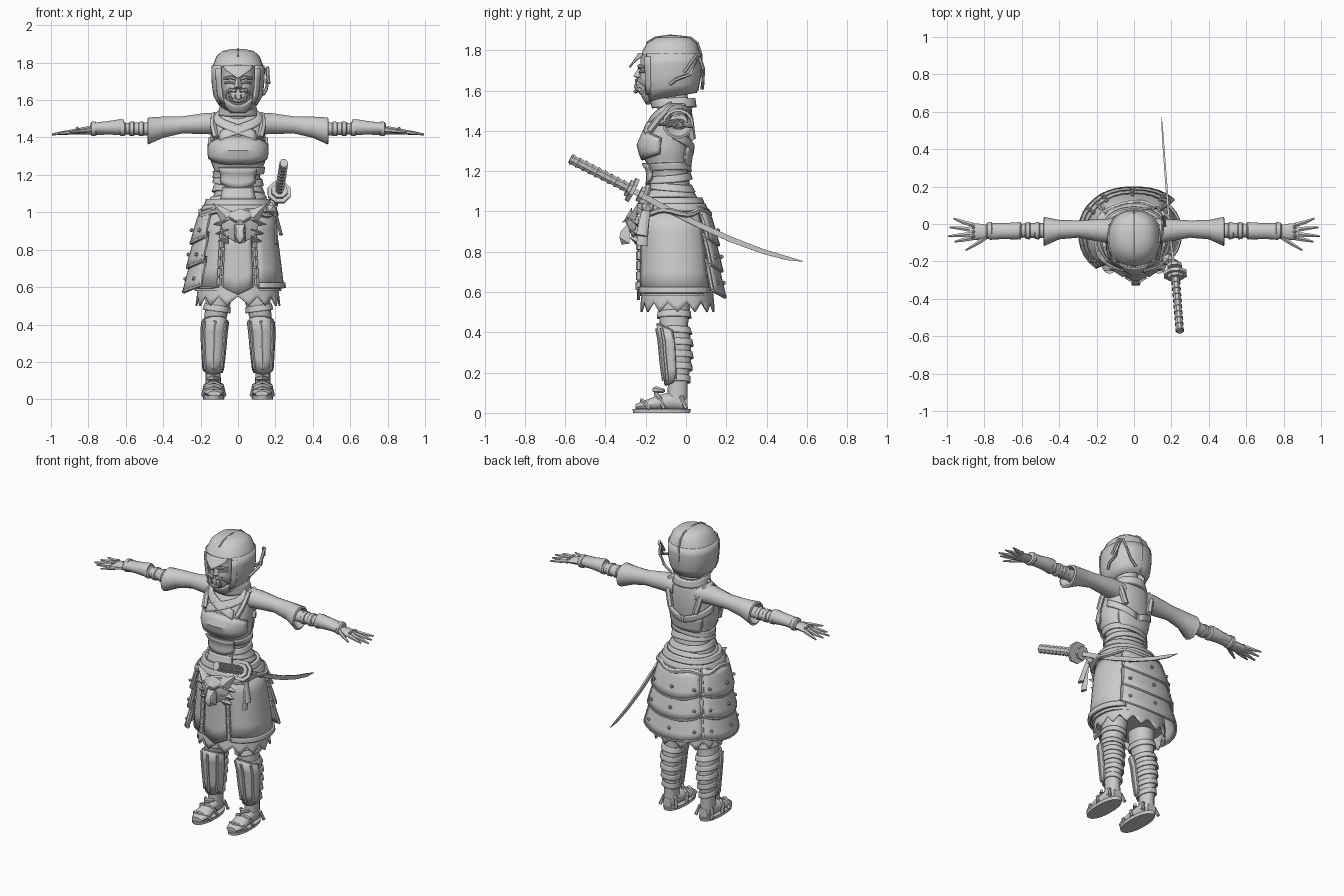
import bpy, bmesh, math
from mathutils import Vector

if "Cube" in bpy.data.objects:
    bpy.data.objects.remove(bpy.data.objects["Cube"])

grey = bpy.data.materials.new("plain_grey")
grey.use_nodes = True
grey.diffuse_color = (.6, .6, .6, 1)
grey.node_tree.nodes["Principled BSDF"].inputs["Base Color"].default_value = (.6, .6, .6, 1)
parts = []


def finish(name, bm):
    bmesh.ops.remove_doubles(bm, verts=bm.verts, dist=.0002)
    bmesh.ops.recalc_face_normals(bm, faces=bm.faces)
    mesh = bpy.data.meshes.new(name)
    bm.to_mesh(mesh)
    bm.free()
    mesh.materials.append(grey)
    obj = bpy.data.objects.new(name, mesh)
    bpy.context.collection.objects.link(obj)
    parts.append(obj)
    return obj


def loft(name, rings, closed=True, caps=True):
    """Skin a list of point rings."""
    bm = bmesh.new()
    rows = [[bm.verts.new(p) for p in ring] for ring in rings]
    count = len(rows[0])
    for low, high in zip(rows, rows[1:]):
        for i in range(count if closed else count - 1):
            j = (i + 1) % count
            bm.faces.new((low[i], low[j], high[j], high[i]))
    if closed and caps:
        bm.faces.new(rows[0])
        bm.faces.new(rows[-1])
    return finish(name, bm)


def tube(name, points, radius, sides=8, flat=1, side=1):
    """Tube along a path; flat squeezes it sideways."""
    points = [Vector((p[0] * side, p[1], p[2])) for p in points]
    rings = []
    for i, p in enumerate(points):
        along = (points[min(i + 1, len(points) - 1)] - points[max(i - 1, 0)]).normalized()
        guide = Vector((0, 0, 1)) if abs(along.z) < .9 else Vector((0, 1, 0))
        across = along.cross(guide).normalized()
        up = across.cross(along)
        r = radius[i] if isinstance(radius, (list, tuple)) else radius
        turns = [math.tau * (k + .5) / sides for k in range(sides)]
        rings.append([p + across * math.cos(a) * r * flat + up * math.sin(a) * r for a in turns])
    return loft(name, rings)


def surf(profile, degrees, z, off=0, side=1):
    """Point on a body profile of (z, centre x, half width, front y, back y); zero degrees is front."""
    rows = sorted(profile)
    z_in = min(max(z, rows[0][0]), rows[-1][0])
    for a, b in zip(rows, rows[1:]):
        if z_in <= b[0]:
            f = (z_in - a[0]) / (b[0] - a[0])
            _, cx, rx, front, back = [u + (v - u) * f for u, v in zip(a, b)]
            break
    s, c = math.sin(math.radians(degrees)), math.cos(math.radians(degrees))
    s, c = [math.copysign(abs(v) ** .88, v) for v in (s, c)]
    return Vector((side * (cx + (rx + off) * s), (front + back) / 2 - ((back - front) / 2 + off) * c, z))


def body(name, profile, side=1, sides=24):
    return loft(name, [[surf(profile, 360 * k / sides, row[0], 0, side) for k in range(sides)] for row in profile])


def panel(name, profile, start, end, low, high, off=.01, thick=.014, tilt=0, side=1, rim=0, cols=0):
    """Curved plate laid over a profile; low and high may be functions along its width."""
    cols = cols or max(6, int(abs(end - start) / 10))
    rows = 5
    grid = []
    for r in range(rows):
        line = []
        for c in range(cols + 1):
            t = c / cols
            lo = low(t) if callable(low) else low
            hi = high(t) if callable(high) else high
            f = r / (rows - 1)
            line.append(surf(profile, start + (end - start) * t, lo + (hi - lo) * f, off + tilt * (1 - f), side))
        grid.append(line)
    obj = loft(name, grid, closed=False)
    solid = obj.modifiers.new("thickness", "SOLIDIFY")
    solid.thickness, solid.offset = thick, 0
    if rim:
        border = grid[0] + [g[-1] for g in grid[1:]] + grid[-1][-2::-1] + [g[0] for g in grid[-2::-1]]
        tube(name + "_rim", border, rim, 6)
    return obj


def limb(name, rows, axis="x", side=1, sides=14):
    """Ovals along an axis: (position, centre, centre z, half width, half height)."""
    rings = []
    for pos, mid, z, w, h in rows:
        ring = []
        for k in range(sides):
            a = math.tau * k / sides
            u, v = mid + w * math.cos(a), z + h * math.sin(a)
            ring.append((side * pos, u, v) if axis == "x" else (side * u, pos, v))
        rings.append(ring)
    return loft(name, rings)


def hull(name, points, mirror=False, shift=0):
    bm = bmesh.new()
    for x, y, z in points:
        bm.verts.new((x + shift, y, z))
        if mirror and x:
            bm.verts.new((shift - x, y, z))
    bmesh.ops.convex_hull(bm, input=bm.verts)
    return finish(name, bm)


def stud(name, centre, r=.012):
    bm = bmesh.new()
    bmesh.ops.create_icosphere(bm, subdivisions=1, radius=r)
    bmesh.ops.translate(bm, verts=bm.verts, vec=centre)
    finish(name, bm)


# Torso, robe collar and chest armour
torso = [(1.04, 0, .15, -.2, .05), (1.12, 0, .12, -.175, .02), (1.2, 0, .118, -.17, .01), (1.27, 0, .145, -.215, .02),
         (1.33, 0, .152, -.23, .03), (1.42, 0, .145, -.19, .035), (1.5, 0, .14, -.14, .03), (1.55, 0, .08, -.11, .02)]
body("torso", torso)
panel("chest_plate", torso, -78, 78, lambda t: 1.29 - .03 * math.sin(math.pi * t),
      lambda t: 1.36 + .04 * math.sin(math.pi * t), .008, .016, rim=.008)
for side in (1, -1):
    panel("robe_collar", torso, -35, 75, lambda t: 1.38 + .12 * t, lambda t: 1.43 + .115 * t, .01, side=side)
    panel("back_band", torso, 100, 178, lambda t: 1.36 - .08 * t, lambda t: 1.4 - .08 * t, .008, side=side)
    tube("shoulder_strap", [surf(torso, a, z, .016) for a, z in
         ((45, 1.4), (55, 1.46), (75, 1.52), (110, 1.52), (135, 1.46), (150, 1.36))], .018, 6, side=side)
panel("back_plate", torso, 135, 225, 1.22, 1.32, .006, rim=.006)
for i in range(4):
    z = 1.06 + .045 * i
    panel("waist_wrap", torso, 0, 360, lambda t: z + .012 * math.sin(math.tau * t + i * 2),
          lambda t: z + .035 + .012 * math.sin(math.tau * t + i * 2), .006, .01, .008)
panel("belly_plate", torso, -38, 38, lambda t: 1.16 - .03 * math.sin(math.pi * t), 1.235, .02, rim=.006)
panel("lower_belly_plate", torso, -32, 32, 1.07, 1.13, .02, rim=.006)

# Ragged underskirt, skirt and its panels
skirt = [(1.06, 0, .145, -.2, .055), (.98, 0, .18, -.225, .09), (.8, 0, .205, -.225, .115), (.58, 0, .232, -.228, .135)]
body("skirt", skirt)
panel("ragged_hem", [(.5, 0, .222, -.225, .14), (.64, 0, .205, -.21, .125)], 0, 360,
      lambda t: .5 + .05 * abs((t * 14 % 1) * 2 - 1), .64, 0, .01, cols=56)
panel("left_skirt_panel", skirt, 24, 142, .6, 1.0, .01, rim=.008)
panel("right_skirt_panel", skirt, -70, -24, .6, 1.0, .01, rim=.008)
panel("skirt_trim", skirt, 24, 142, .595, .625, .02)
panel("front_cloth", skirt, -17, 17, lambda t: .56 + .04 * abs(2 * t - 1), .9, .008)
for deg in (-21, 21):
    for k in range(6):
        z = .61 + .05 * k
        tube("cord_knot", [surf(skirt, deg, z, .02), surf(skirt, deg, z + .04, .02)], .014, 6)

# Layered hip plates on the right and back
for label, start, end in (("side", -132, -44), ("back", 138, 224)):
    for k in range(3):
        top = 1.02 - .13 * k
        low = top - .15
        panel(label + "_hip_plate", skirt, start - k, end + k, lambda t: low - .035 * math.sin(math.pi * t),
              lambda t: top - .02 * math.sin(math.pi * t), .026 + .004 * k, .016, .024, rim=.01)
        for f in (.12, .5, .88):
            stud("plate_stud", surf(skirt, start + (end - start) * f, low + .035, .058))

# Belt, rope and knot
for z, off in ((1.0, .022), (1.035, .018)):
    panel("belt", skirt, 0, 360, z, z + .035, off, .02)
tube("rope_belt", [surf(skirt, 10 * k, .995 + .012 * math.sin(k), .03) for k in range(37)], .014, 6)
for drop in (.14, .19):
    tube("knot_ribbon", [(.17, -.2, 1.03), (.2, -.2, 1.0), (.3 - drop / 2, -.22, 1.02 - drop)], (.02, .022, .028), 6, .4)
stud("belt_knot", (.18, -.19, 1.02), .035)

# Wolf mask on the front of the belt
hull("wolf_head", [(0, -.27, 1.02), (.06, -.27, 1.0), (.1, -.25, .93), (.075, -.26, .87), (0, -.25, .83),
                   (.04, -.295, .955), (0, -.305, .96)], True, .01)
hull("wolf_snout", [(.03, -.28, .95), (.022, -.33, .87), (.015, -.325, .9), (.03, -.28, .84), (0, -.32, .835)], True, .01)
for s in (1, -1):
    hull("wolf_ear", [(.01 + s * x, y, z) for x, y, z in
         ((.03, -.26, 1.0), (.1, -.25, .95), (.145, -.235, 1.05), (.07, -.285, .97))])
    for z in (.95, .9, .86):
        hull("wolf_fur", [(.01 + s * x, y, z + dz) for x, y, dz in
             ((.06, -.23, .03), (.06, -.28, .01), (.06, -.24, -.03), (z * .3 - .14, -.24, -.015))])
    hull("wolf_brow", [(.01 + s * x, y, z) for x, y, z in
         ((.012, -.32, .945), (.06, -.29, .975), (.05, -.28, .95), (.02, -.29, .96))])

# Neck, face and hood
body("neck", [(1.5, 0, .075, -.14, .02), (1.62, 0, .065, -.17, 0)])
panel("neck_scarf", [(1.5, 0, .1, -.15, .04), (1.57, 0, .08, -.17, .03)], 0, 360, 1.515, 1.56, 0, .03)
body("face", [(1.56, 0, .04, -.21, -.05), (1.59, 0, .068, -.235, 0), (1.65, 0, .085, -.235, 0),
              (1.69, 0, .09, -.225, 0), (1.78, 0, .1, -.225, 0)])
hull("nose", [(0, -.225, 1.73), (.012, -.225, 1.71), (.022, -.23, 1.665), (0, -.262, 1.672), (0, -.23, 1.655)], True)
hood = [(1.53, 0, .05, -.19, -.04), (1.57, 0, .095, -.215, .04), (1.62, 0, .125, -.22, .06), (1.7, 0, .137, -.225, .072),
        (1.78, 0, .137, -.225, .072), (1.835, 0, .115, -.195, .055), (1.862, 0, .085, -.15, .02), (1.872, 0, .04, -.1, -.03)]
body("hood_crown", [row for row in hood if row[0] > 1.75])
panel("hood_sides", hood, 40, 320, lambda t: 1.545 + .045 * math.sin(math.pi * t), 1.785, 0, .012)
panel("hood_chin_wrap", hood, -42, 42, 1.535, lambda t: 1.575 + .05 * abs(2 * t - 1) ** 2, 0, .012)
panel("hood_brim", [(1.715, 0, .085, -.28, -.1), (1.78, 0, .115, -.235, -.05)], -40, 40,
      lambda t: 1.715 + .05 * abs(2 * t - 1), 1.785, 0, .008)
tube("hood_seam", [surf(hood, 180, z, .003) for z in (1.6, 1.7, 1.78, 1.835, 1.862)] + [(0, -.08, 1.872),
     surf(hood, 0, 1.862, .002), surf(hood, 0, 1.835, .002)], .006, 6)
for s in (1, -1):
    panel("cheek_guard", hood, 38, 52, 1.58, 1.77, .004, .014, side=s)
    tube("brow", [(.012, -.232, 1.712), (.04, -.232, 1.722), (.075, -.205, 1.715)], (.008, .01, .006), 6, side=s)
    tube("eyelid", [(.02, -.228, 1.69), (.045, -.225, 1.696), (.07, -.2, 1.692)], .006, 6, side=s)
    tube("mask_fang", [(.035, -.238, 1.6), (.045, -.25, 1.62), (.043, -.245, 1.655)], (.01, .009, .002), 6, side=s)
    tube("mask_cheek", [(.01, -.245, 1.65), (.045, -.235, 1.655), (.072, -.2, 1.63), (.07, -.19, 1.6)], .01, 6, side=s)
    tube("mask_tooth", [(.015, -.245, 1.6), (.015, -.25, 1.63)], (.008, .003), 5, side=s)
tube("mask_lip", [(-.04, -.23, 1.605), (0, -.25, 1.595), (.04, -.23, 1.605)], .011, 6)
tube("hood_ribbon", [(.135, -.08, 1.63), (.15, -.05, 1.655), (.155, .02, 1.68), (.15, .065, 1.77), (.158, .05, 1.775),
                     (.165, -.01, 1.69)], .009, 6)
tube("hood_loop", [(.14, .065, 1.77), (.13, .085, 1.71), (.1, .085, 1.65), (.05, .08, 1.61)], .009, 6)

# Arms, hands, legs and feet
leg = [(.66, .1, .075, -.14, .03), (.52, .105, .068, -.135, .02), (.44, .12, .06, -.13, .01), (.36, .128, .058, -.115, .025),
       (.25, .13, .05, -.105, .025), (.14, .133, .04, -.09, .008), (.05, .132, .042, -.095, .008)]
fingers = [((.865, -.005), (.92, .012), (.965, .03)), ((.875, -.03), (.93, -.022), (.985, -.018)),
           ((.875, -.055), (.935, -.06), (.995, -.066)), ((.865, -.075), (.915, -.085), (.96, -.095)),
           ((.79, -.07), (.84, -.105), (.9, -.14))]
for s in (1, -1):
    limb("sleeve", [(.08, -.04, 1.47, .07, .06), (.17, -.035, 1.475, .062, .058), (.3, -.027, 1.467, .046, .047),
                    (.4, -.03, 1.455, .052, .058), (.48, -.04, 1.435, .078, .074), (.485, -.04, 1.435, .066, .062),
                    (.44, -.035, 1.445, .045, .04)], side=s)
    limb("forearm", [(.42, -.035, 1.445, .04, .036), (.55, -.035, 1.447, .04, .035), (.62, -.035, 1.447, .034, .03),
                     (.78, -.04, 1.437, .03, .025)], side=s)
    for x in (.5, .55, .6, .755):
        limb("arm_wrap", [(x, -.035, 1.446, .036, .032), (x + .008, -.036, 1.446, .046, .04),
                          (x + .028, -.036, 1.446, .045, .039), (x + .035, -.036, 1.446, .034, .03)], side=s)
    limb("bracer", [(.61, -.037, 1.455, .042, .042), (.63, -.037, 1.455, .046, .044), (.7, -.038, 1.452, .042, .036),
                    (.77, -.04, 1.45, .045, .03)], side=s)
    limb("palm", [(.76, -.04, 1.436, .028, .02), (.81, -.042, 1.438, .042, .022), (.88, -.04, 1.43, .046, .014)], side=s)
    for path in fingers:
        tube("finger", [(x, y, 1.434 - .12 * (x - .85)) for x, y in path], (.014, .011, .005), 6, side=s)
    for y in (-.065, -.04, -.015):
        stud("knuckle_stud", (s * .86, y, 1.446))
    body("leg", leg, s, 16)
    panel("shin_plate", leg, -80, 80, lambda t: .16 - .02 * math.sin(math.pi * t),
          lambda t: .41 + .03 * math.sin(math.pi * t), .01, .014, side=s, rim=.007)
    for deg in (-45, 0, 45):
        tube("shin_ridge", [surf(leg, deg, z, .018, s) for z in (.16, .25, .36, .42)], .009, 6)
    for z in (.15, .21, .27, .33, .39, .47):
        panel("leg_wrap", leg, 0, 360, lambda t: z + .01 * math.sin(math.tau * t),
              lambda t: z + .032 + .01 * math.sin(math.tau * t), .003, .008, .006, side=s)
    limb("foot", [(.008, .132, .045, .03, .035), (-.06, .132, .06, .043, .05), (-.14, .13, .05, .05, .038),
                  (-.21, .128, .036, .052, .024), (-.25, .126, .03, .035, .014)], "y", s)
    body("sandal_sole", [(0, .13, .056, -.262, .02), (.02, .13, .058, -.266, .024)], s)
    for y, h in ((-.2, .062), (-.13, .095), (-.02, .1)):
        tube("sandal_strap", [(.072, y + .02, .02), (.085, y, h * .75), (.13, y - .02, h), (.175, y, h * .75),
                              (.188, y + .02, .02)], .011, 6, side=s)
    tube("ankle_bow", [(.1, -.11, .11), (.13, -.15, .115), (.16, -.11, .11)], (.01, .018, .01), 6, side=s)

# Sword at the left hip
grip_end, grip_top = Vector((.245, -.575, 1.262)), Vector((.222, -.29, 1.118))
tube("sword_grip", [grip_end, grip_top], .024, 8, .85)
for k in range(9):
    p = grip_end.lerp(grip_top, .02 + k * .11)
    tube("grip_wrap", [p, grip_end.lerp(grip_top, .08 + k * .11)], (.03, .024), 8, .85)
for f, r in ((1.0, .045), (1.05, .066), (1.2, .042)):
    tube("sword_guard", [grip_end.lerp(grip_top, f), grip_end.lerp(grip_top, f + .06)], r, 8)
tube("sword_blade", [grip_top, (.2, -.12, 1.025), (.185, .05, .94), (.172, .22, .862), (.16, .38, .802),
                     (.152, .5, .768), (.147, .58, .752)], (.02, .02, .02, .019, .017, .014, .002), 4, .4)

# Smooth shading with sharp creases
bpy.ops.object.select_all(action="DESELECT")
for obj in parts:
    obj.select_set(True)
bpy.context.view_layer.objects.active = parts[0]
bpy.ops.object.shade_smooth_by_angle(angle=math.radians(35))
